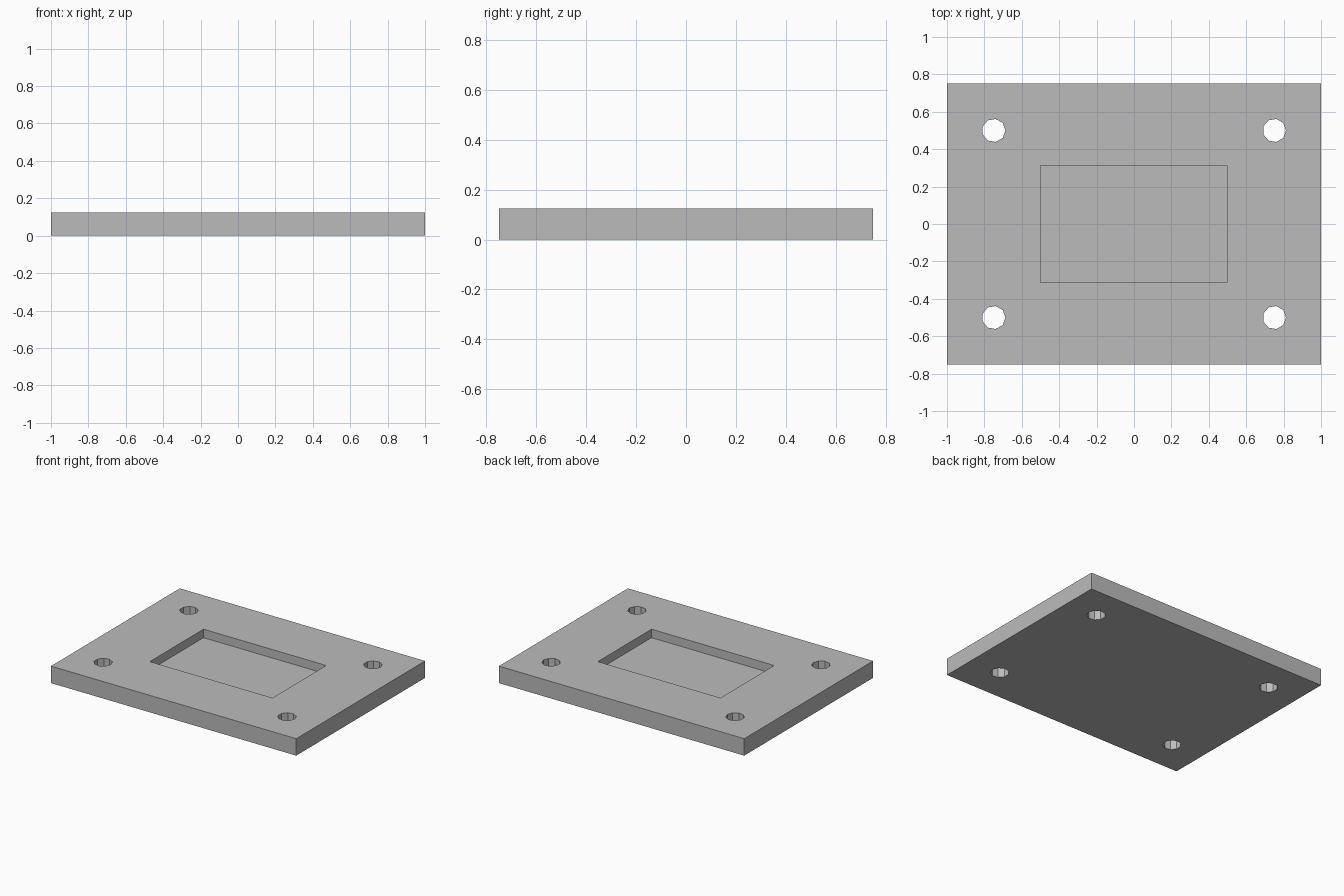
import bpy

cube = bpy.data.objects.get("Cube")
if cube:
    bpy.data.objects.remove(cube, do_unlink=True)

THICK = 0.125
POCKET_DEPTH = THICK / 2
HOLE_RADIUS = 0.0625

grey = bpy.data.materials.new("plain grey")
grey.use_nodes = True
colour = (0.5, 0.5, 0.5, 1)
grey.diffuse_color = colour
grey.node_tree.nodes["Principled BSDF"].inputs["Base Color"].default_value = colour


def box(name, size, centre_z):
    bpy.ops.mesh.primitive_cube_add(size=1, location=(0, 0, centre_z))
    ob = bpy.context.object
    ob.name = name
    ob.scale = size
    bpy.ops.object.transform_apply(location=True, rotation=False, scale=True)
    ob.data.materials.append(grey)
    return ob


def cut(target, cutter):
    cutter.hide_render = True
    mod = target.modifiers.new("cut", 'BOOLEAN')
    mod.operation = 'DIFFERENCE'
    mod.solver = 'EXACT'
    mod.object = cutter
    bpy.context.view_layer.objects.active = target
    bpy.ops.object.modifier_apply(modifier=mod.name)
    bpy.data.objects.remove(cutter, do_unlink=True)


# Rectangular base plate
plate = box("mounting_plate", (2, 1.5, THICK), THICK / 2)

# Shallow pocket in the top face
cut(plate, box("pocket_cutter", (1, 0.625, POCKET_DEPTH * 2), THICK))

# Faceted screw hole near each corner
for x in (-0.75, 0.75):
    for y in (-0.5, 0.5):
        bpy.ops.mesh.primitive_cylinder_add(
            vertices=9, radius=HOLE_RADIUS, depth=THICK * 3,
            location=(x, y, THICK / 2), rotation=(0, 0, -1.5708))
        hole = bpy.context.object
        hole.data.materials.append(grey)
        cut(plate, hole)
